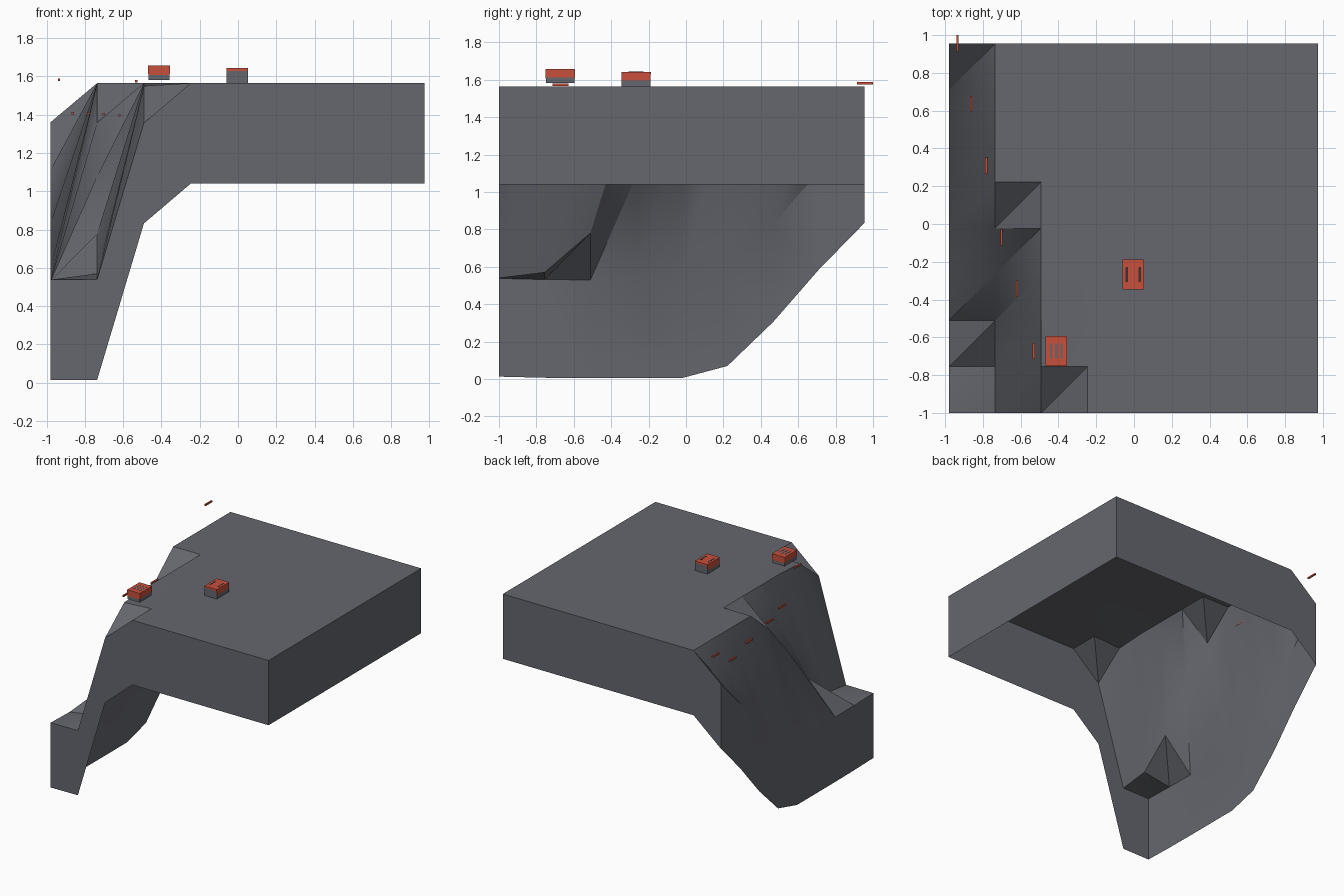
import bpy, bmesh, math

cube = bpy.data.objects.get("Cube")
if cube:
    bpy.data.objects.remove(cube, do_unlink=True)


def material(name, rgb):
    m = bpy.data.materials.new(name)
    m.use_nodes = True
    m.diffuse_color = (*rgb, 1)
    m.node_tree.nodes["Principled BSDF"].inputs["Base Color"].default_value = (*rgb, 1)
    return m


GREY = material("slate grey", (0.13, 0.135, 0.155))
RED = material("brick red", (0.58, 0.08, 0.045))
DARK = material("dark slot", (0.05, 0.03, 0.03))


def finish(name, bm, mat):
    mesh = bpy.data.meshes.new(name)
    bm.to_mesh(mesh)
    bm.free()
    mesh.materials.append(mat)
    obj = bpy.data.objects.new(name, mesh)
    bpy.context.collection.objects.link(obj)
    return obj


def box(name, x, y, z, mat):
    """Box from (low, high) ranges on each axis."""
    bm = bmesh.new()
    bmesh.ops.create_cube(bm, size=1)
    for v in bm.verts:
        v.co = [(r[0] + r[1]) / 2 + c * (r[1] - r[0]) for r, c in zip((x, y, z), v.co)]
    return finish(name, bm, mat)


# Stepped plateau: a square grid of heights with a cliff on the right side
CELLS, STEP, X0, Y0 = 8, 0.2443, -0.98, -1.0
TOP, SKIRT = 1.565, 0.525
cliff = [
    [0.538, 0.532, 0.53, 0.53, 0.53, 0.595, 0.83, 1.11, 1.36],
    [0.54, 0.57, 0.78, 1.08, 1.36],
    [1.357, 1.55],
]


def height(i, j):
    return cliff[i][j] if i < len(cliff) and j < len(cliff[i]) else TOP


bm = bmesh.new()
grid = [[bm.verts.new((X0 + i * STEP, Y0 + j * STEP, height(i, j)))
         for j in range(CELLS + 1)] for i in range(CELLS + 1)]
for i in range(CELLS):
    for j in range(CELLS):
        a, b = grid[i][j], grid[i + 1][j]
        c, d = grid[i + 1][j + 1], grid[i][j + 1]
        bm.faces.new((a, b, c))
        bm.faces.new((a, c, d))

# Side walls hang down from the rim; the underside stays open
rim = [e for e in bm.edges if e.is_boundary]
walls = bmesh.ops.extrude_edge_only(bm, edges=rim)["geom"]
for v in walls:
    if isinstance(v, bmesh.types.BMVert):
        v.co.z -= SKIRT
bmesh.ops.recalc_face_normals(bm, faces=bm.faces)
bm.faces.ensure_lookup_table()
if bm.faces[0].normal.z < 0:
    bmesh.ops.reverse_faces(bm, faces=bm.faces)
terrain = finish("terrain_plateau", bm, GREY)
bpy.context.view_layer.objects.active = terrain
terrain.select_set(True)
bpy.ops.object.shade_smooth_by_angle(angle=math.radians(30))
terrain.select_set(False)


# Small crates: grey body, red lid and side bands, slots in the lid
def crate(name, cx, cy, z0, z1, band, slots, slot_mat):
    w, d = 0.055, 0.077
    box(name + "_body", (cx - w, cx + w), (cy - d, cy + d), (z0, z1 - 0.012), GREY)
    box(name + "_lid", (cx - w - 0.001, cx + w + 0.001), (cy - d, cy + d),
        (z1 - 0.014, z1), RED)
    for side in (-1, 1):
        xs = sorted((cx + side * w, cx + side * (w + 0.002)))
        box(name + "_side_band", xs, (cy - d, cy + d), (z0 + 0.03, z1), RED)
        ys = sorted((cy + side * d, cy + side * (d + 0.002)))
        box(name + "_end_band", (cx - w, cx + w), ys, (band, z1), RED)
    for s in slots:
        box(name + "_slot", (cx + s - 0.006, cx + s + 0.006),
            (cy - 0.04, cy + 0.04), (z1 - 0.002, z1 + 0.001), slot_mat)


crate("corner_crate", -0.412, -0.672, 1.582, 1.657, 1.607, (-0.028, 0, 0.028), GREY)
crate("centre_crate", -0.004, -0.267, TOP, 1.643, 1.628, (-0.035, 0.035), DARK)

# Row of thin rods along the cliff edge
rods = [(-0.935, 0.957, 1.582), (-0.863, 0.635, 1.408), (-0.782, 0.308, 1.406),
        (-0.701, -0.07, 1.402), (-0.62, -0.343, 1.396), (-0.531, -0.672, 1.574)]
for x, y, z in rods:
    box("cliff_rod", (x - 0.006, x + 0.006), (y - 0.043, y + 0.043),
        (z - 0.006, z + 0.006), RED)
